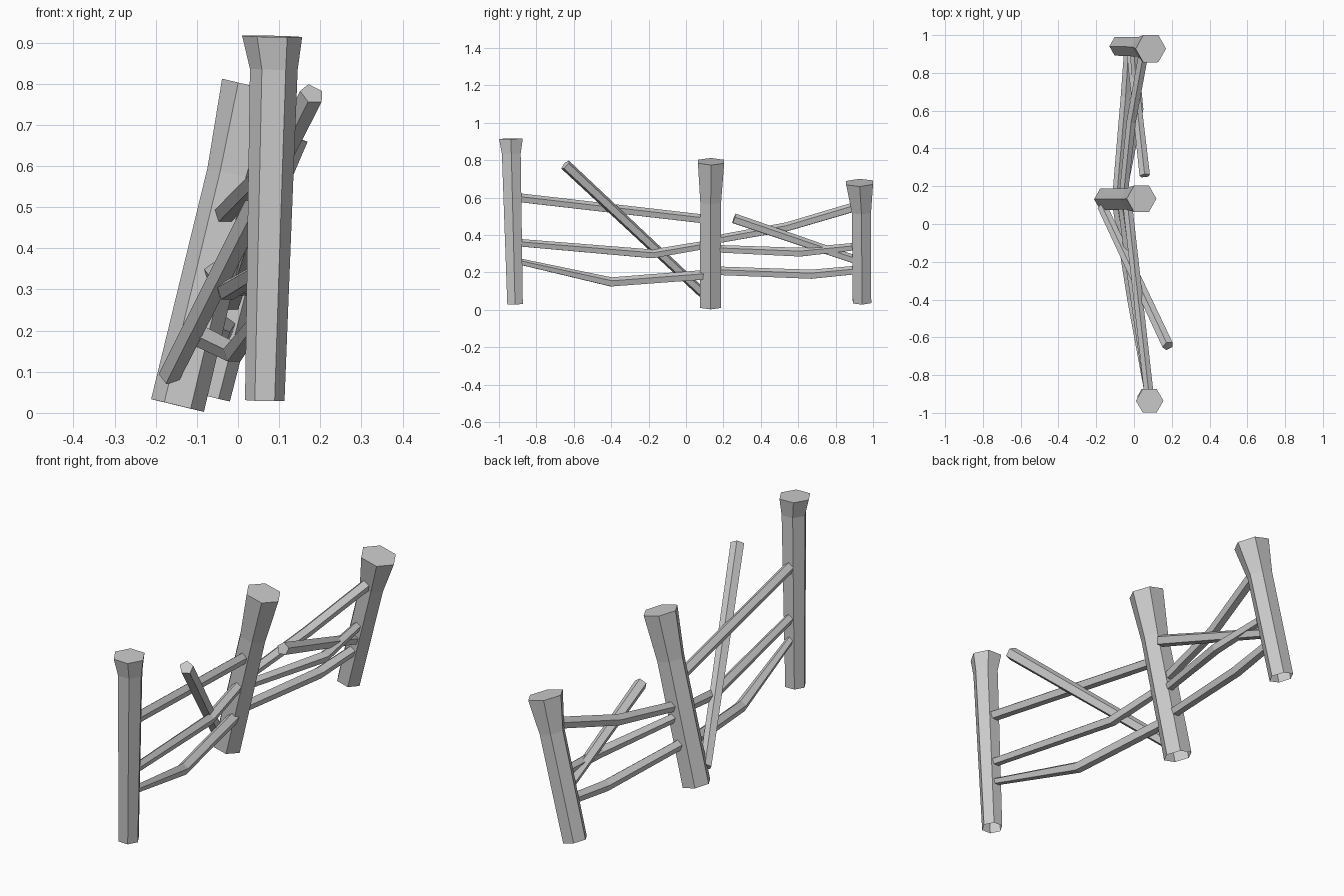
import bpy, bmesh, math
from mathutils import Vector

if "Cube" in bpy.data.objects:
    bpy.data.objects.remove(bpy.data.objects["Cube"])


def sweep(name, points, radii, sides, up, phase, cap_start=True, straight=False):
    """Sweep a polygon along a path, one ring per point."""
    pts = [Vector(p) for p in points]
    bm = bmesh.new()
    rings = []
    for i, (p, r) in enumerate(zip(pts, radii)):
        if straight:
            axis = pts[-1] - pts[0]
        else:
            axis = pts[min(i + 1, len(pts) - 1)] - pts[max(i - 1, 0)]
        axis.normalize()
        u = Vector(up)
        u = (u - axis * u.dot(axis)).normalized()
        v = axis.cross(u)
        ring = []
        for k in range(sides):
            a = phase + math.tau * k / sides
            ring.append(bm.verts.new(p + (u * math.cos(a) + v * math.sin(a)) * r))
        rings.append(ring)
    for a, b in zip(rings, rings[1:]):
        for k in range(sides):
            j = (k + 1) % sides
            bm.faces.new((a[k], a[j], b[j], b[k]))
    bm.faces.new(rings[-1])
    if cap_start:
        bm.faces.new(rings[0][::-1])
    bmesh.ops.recalc_face_normals(bm, faces=bm.faces)
    mesh = bpy.data.meshes.new(name)
    bm.to_mesh(mesh)
    bm.free()
    obj = bpy.data.objects.new(name, mesh)
    bpy.context.collection.objects.link(obj)
    return obj


# Leaning hexagonal posts with flared tops and open bottoms
posts = {
    "front_post": ([(0.065, -0.914, 0.03), (0.087, -0.934, 0.835), (0.083, -0.936, 0.915)],
                   [0.048, 0.058, 0.073]),
    "middle_post": ([(-0.147, 0.131, 0.018), (-0.012, 0.132, 0.58), (0.04, 0.134, 0.793)],
                    [0.066, 0.064, 0.081]),
    "back_post": ([(-0.075, 0.941, 0.042), (0.048, 0.938, 0.525), (0.089, 0.928, 0.68)],
                  [0.057, 0.059, 0.083]),
}
for name, (pts, radii) in posts.items():
    sweep(name, pts, radii, 6, (1, 0, 0), 0, cap_start=False, straight=True)

# Bent pentagonal rails, three in each bay
rails = {
    "front_rail_top": ([(0.078, -0.89, 0.597), (-0.035, 0.11, 0.482)], [0.026, 0.026]),
    "front_rail_middle": ([(0.075, -0.89, 0.357), (-0.025, -0.18, 0.297), (-0.062, 0.1, 0.345)],
                          [0.022, 0.026, 0.024]),
    "front_rail_bottom": ([(0.072, -0.89, 0.257), (-0.01, -0.4, 0.147), (-0.088, 0.1, 0.185)],
                          [0.018, 0.027, 0.028]),
    "back_rail_top": ([(-0.055, 0.16, 0.374), (-0.015, 0.54, 0.442), (0.05, 0.9, 0.548)],
                      [0.024, 0.026, 0.027]),
    "back_rail_middle": ([(-0.06, 0.16, 0.325), (0.025, 0.61, 0.306), (0.0, 0.9, 0.336)],
                         [0.022, 0.026, 0.022]),
    "back_rail_bottom": ([(-0.09, 0.16, 0.207), (-0.045, 0.67, 0.188), (-0.03, 0.9, 0.21)],
                         [0.025, 0.027, 0.025]),
    # Loose poles leaning across each bay
    "front_loose_pole": ([(-0.167, 0.09, 0.088), (0.18, -0.645, 0.775)], [0.027, 0.031]),
    "back_loose_pole": ([(-0.015, 0.9, 0.268), (0.057, 0.256, 0.487)], [0.024, 0.029]),
}
for name, (pts, radii) in rails.items():
    sweep(name, pts, radii, 5, (0, 0, 1), 0)
